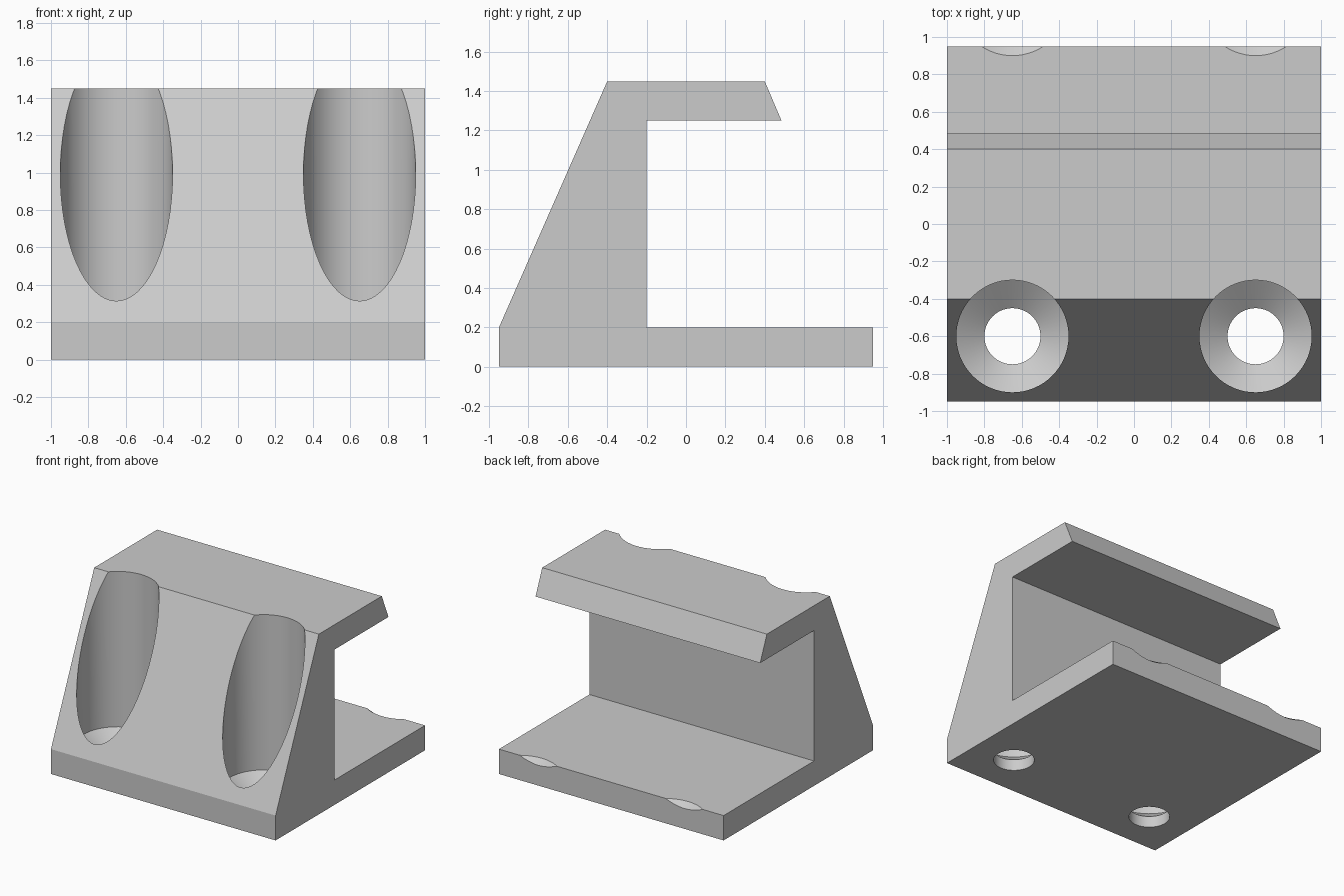
import bpy
import bmesh
import math

if "Cube" in bpy.data.objects:
    bpy.data.objects.remove(bpy.data.objects["Cube"], do_unlink=True)

grey = bpy.data.materials.new("light_grey")
grey.use_nodes = True
grey.diffuse_color = (0.6, 0.6, 0.6, 1)
grey.node_tree.nodes["Principled BSDF"].inputs["Base Color"].default_value = (0.6, 0.6, 0.6, 1)


def add_object(name, bm):
    bmesh.ops.recalc_face_normals(bm, faces=bm.faces)
    mesh = bpy.data.meshes.new(name)
    bm.to_mesh(mesh)
    bm.free()
    mesh.materials.append(grey)
    obj = bpy.data.objects.new(name, mesh)
    bpy.context.collection.objects.link(obj)
    return obj


def extruded(name, profile, half_width):
    """Side profile (y, z) extruded along x."""
    bm = bmesh.new()
    face = bm.faces.new([bm.verts.new((-half_width, y, z)) for y, z in profile])
    out = bmesh.ops.extrude_face_region(bm, geom=[face])
    verts = [v for v in out["geom"] if isinstance(v, bmesh.types.BMVert)]
    bmesh.ops.translate(bm, verts=verts, vec=(2 * half_width, 0, 0))
    return add_object(name, bm)


def lathed(name, profile, x, y, sides=64):
    """Closed solid of revolution from (radius, z) rings."""
    bm = bmesh.new()
    rings = [[bm.verts.new((x + r * math.cos(math.tau * i / sides),
                            y + r * math.sin(math.tau * i / sides), z))
              for i in range(sides)] for r, z in profile]
    for low, high in zip(rings, rings[1:]):
        for i in range(sides):
            j = (i + 1) % sides
            bm.faces.new((low[i], low[j], high[j], high[i]))
    bm.faces.new(rings[0])
    bm.faces.new(rings[-1])
    return add_object(name, bm)


# Clamp body: base plate, sloped upright and overhanging lip
body = extruded("bracket_body", [
    (-0.95, 0), (0.95, 0), (0.95, 0.2), (-0.2, 0.2), (-0.2, 1.25),
    (0.485, 1.25), (0.4, 1.45), (-0.4, 1.45), (-0.95, 0.2)], 1)

# Countersunk screw holes in front, matching scoops in the rear edge
hole = [(0.15, -0.2), (0.15, 0.09), (0.3, 0.2), (0.3, 1.7)]
cutters = [lathed("screw_hole_cutter", hole, x, y)
           for x in (-0.65, 0.65) for y in (-0.6, 1.2)]
for cutter in cutters:
    cutter.hide_render = True
    mod = body.modifiers.new("screw_hole", 'BOOLEAN')
    mod.operation = 'DIFFERENCE'
    mod.solver = 'EXACT'
    mod.object = cutter

# Bake the cuts and drop the cutters
bpy.ops.object.select_all(action='DESELECT')
body.select_set(True)
bpy.context.view_layer.objects.active = body
for mod in list(body.modifiers):
    bpy.ops.object.modifier_apply(modifier=mod.name)
for cutter in cutters:
    bpy.data.objects.remove(cutter, do_unlink=True)
bpy.ops.object.shade_smooth_by_angle(angle=math.radians(20))
